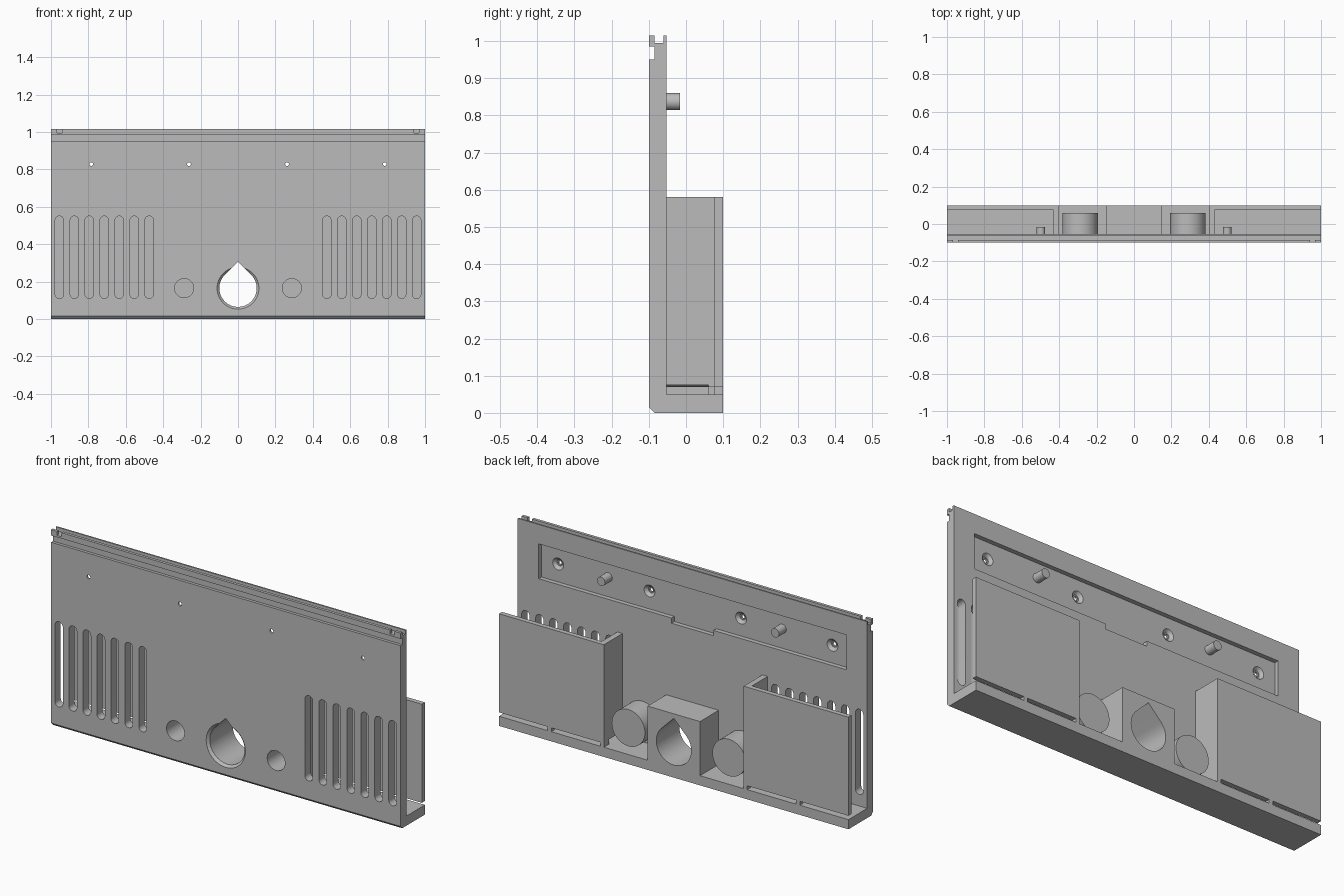
import bpy, bmesh
from math import sin, cos, radians, pi
from mathutils import Vector

cube = bpy.data.objects.get("Cube")
if cube:
    bpy.data.objects.remove(cube, do_unlink=True)

grey = bpy.data.materials.new("plain grey")
grey.use_nodes = True
colour = (0.5, 0.5, 0.5, 1)
grey.diffuse_color = colour
grey.node_tree.nodes["Principled BSDF"].inputs["Base Color"].default_value = colour


def loft(name, start, end):
    """Solid between two matching 3D outlines."""
    bm = bmesh.new()
    a = [bm.verts.new(p) for p in start]
    b = [bm.verts.new(p) for p in end]
    bm.faces.new(a)
    bm.faces.new(b[::-1])
    for i in range(len(a)):
        j = (i + 1) % len(a)
        bm.faces.new((a[i], b[i], b[j], a[j]))
    bmesh.ops.recalc_face_normals(bm, faces=bm.faces)
    mesh = bpy.data.meshes.new(name)
    bm.to_mesh(mesh)
    bm.free()
    mesh.materials.append(grey)
    obj = bpy.data.objects.new(name, mesh)
    bpy.context.collection.objects.link(obj)
    return obj


def along_y(name, outline, y0, y1):
    return loft(name, [(x, y0, z) for x, z in outline], [(x, y1, z) for x, z in outline])


def along_x(name, outline, x0, x1):
    return loft(name, [(x0, y, z) for y, z in outline], [(x1, y, z) for y, z in outline])


def box(name, x0, x1, y0, y1, z0, z1):
    x0, x1 = sorted((x0, x1))
    return along_y(name, [(x0, z0), (x1, z0), (x1, z1), (x0, z1)], y0, y1)


def arc(cx, cz, r, a0, a1, n):
    return [(cx + r * cos(radians(a0 + (a1 - a0) * i / n)),
             cz + r * sin(radians(a0 + (a1 - a0) * i / n))) for i in range(n + 1)]


def circle(cx, cz, r, n=48):
    return arc(cx, cz, r, 0, 360, n)[:-1]


def cone(name, cx, cz, r0, r1, y0, y1):
    return loft(name, [(x, y0, z) for x, z in circle(cx, cz, r0)],
                [(x, y1, z) for x, z in circle(cx, cz, r1)])


def cut(target, cutter):
    mod = target.modifiers.new("cut", 'BOOLEAN')
    mod.operation = 'DIFFERENCE'
    mod.solver = 'EXACT'
    mod.object = cutter
    bpy.context.view_layer.objects.active = target
    bpy.ops.object.modifier_apply(modifier=mod.name)
    bpy.data.objects.remove(cutter, do_unlink=True)


FRONT, INNER, BACK = -0.1, -0.053, 0.1
FLOOR, TOP, LOW = 0.05, 1.015, 0.165
RECESS = -0.076

# Front panel with floor ledge, bottom chamfer, front groove and top channel
panel = along_x("front_panel", [
    (FRONT, 0.015), (-0.085, 0), (BACK, 0), (BACK, FLOOR), (INNER, FLOOR),
    (INNER, TOP), (-0.061, TOP), (-0.061, 0.995), (-0.085, 0.995), (-0.085, TOP),
    (FRONT, TOP), (FRONT, 0.985), (-0.085, 0.985), (-0.085, 0.95), (FRONT, 0.95)], -1, 1)

# Recess in the back of the panel with a finger notch under it
tray = [(-0.88, 0.735), (-0.12, 0.735), (-0.12, 0.708), (0.12, 0.708),
        (0.12, 0.735), (0.88, 0.735), (0.88, 0.915), (-0.88, 0.915)]
cut(panel, along_y("recess_cutter", tray, RECESS, 0))

# Teardrop opening through the panel and its housing
teardrop = arc(0, LOW, 0.1, 135, 405, 48) + [(0, LOW + 0.1 * 2 ** 0.5)]
housing = box("teardrop_housing", -0.15, 0.15, INNER, BACK, FLOOR, 0.33)
for part in (panel, housing):
    cut(part, along_y("teardrop_cutter", teardrop, -0.2, 0.2))
cut(panel, cone("rim_cutter", 0, LOW, 0.116, 0.096, -0.104, -0.084))

for side, label in ((1, "left"), (-1, "right")):
    # Ventilation slots
    for i in range(7):
        x = side * (0.475 + 0.08 * i)
        slot = arc(x, 0.528, 0.0225, 0, 180, 12) + arc(x, 0.132, 0.0225, 180, 360, 12)
        cut(panel, along_y("slot_cutter", slot, -0.2, -0.02))

    # Countersunk screw holes
    for x in (0.262 * side, 0.785 * side):
        cut(panel, along_y("hole_cutter", circle(x, 0.828, 0.01, 16), -0.2, 0))
        cut(panel, cone("sink_cutter", x, 0.828, 0.016, 0.032, -0.09, RECESS + 0.001))

    # Notch in the top front lip
    cut(panel, box("lip_cutter", side * 0.94, side * 0.967, -0.12, -0.08, 0.995, 1.1))

    # Button tube, open to the front and closed at the back
    x = 0.288 * side
    tube = along_y(label + "_button_tube", circle(x, LOW, 0.095, 64), INNER, 0.06)
    for part in (panel, tube):
        cut(part, along_y("bore_cutter", circle(x, LOW, 0.051), -0.2, 0.045))

    # Mounting peg
    along_y(label + "_peg", circle(0.498 * side, 0.837, 0.023, 32), RECESS, -0.016)

    # Vent cover: back plate and inner wall, with drain gaps along the floor
    outline = [(0.4, INNER), (0.43, INNER), (0.43, 0.075), (1, 0.075), (1, BACK), (0.4, BACK)]
    cover = loft(label + "_vent_cover", [(side * x, y, FLOOR) for x, y in outline],
                 [(side * x, y, 0.58) for x, y in outline])
    for x0, x1 in ((0.42, 0.7), (0.722, 1.1)):
        cut(cover, box("gap_cutter", side * x0, side * x1, 0.06, 0.2, 0.03, 0.07))
    cut(cover, box("wall_gap_cutter", side * 0.35, side * 0.5, -0.1, 0.06, 0.03, 0.075))

# Smooth the round surfaces and keep the edges crisp
bpy.ops.object.select_all(action='DESELECT')
for obj in bpy.context.collection.objects:
    if obj.type == 'MESH' and grey.name in obj.data.materials:
        obj.select_set(True)
        bpy.context.view_layer.objects.active = obj
bpy.ops.object.shade_smooth_by_angle(angle=radians(30))
